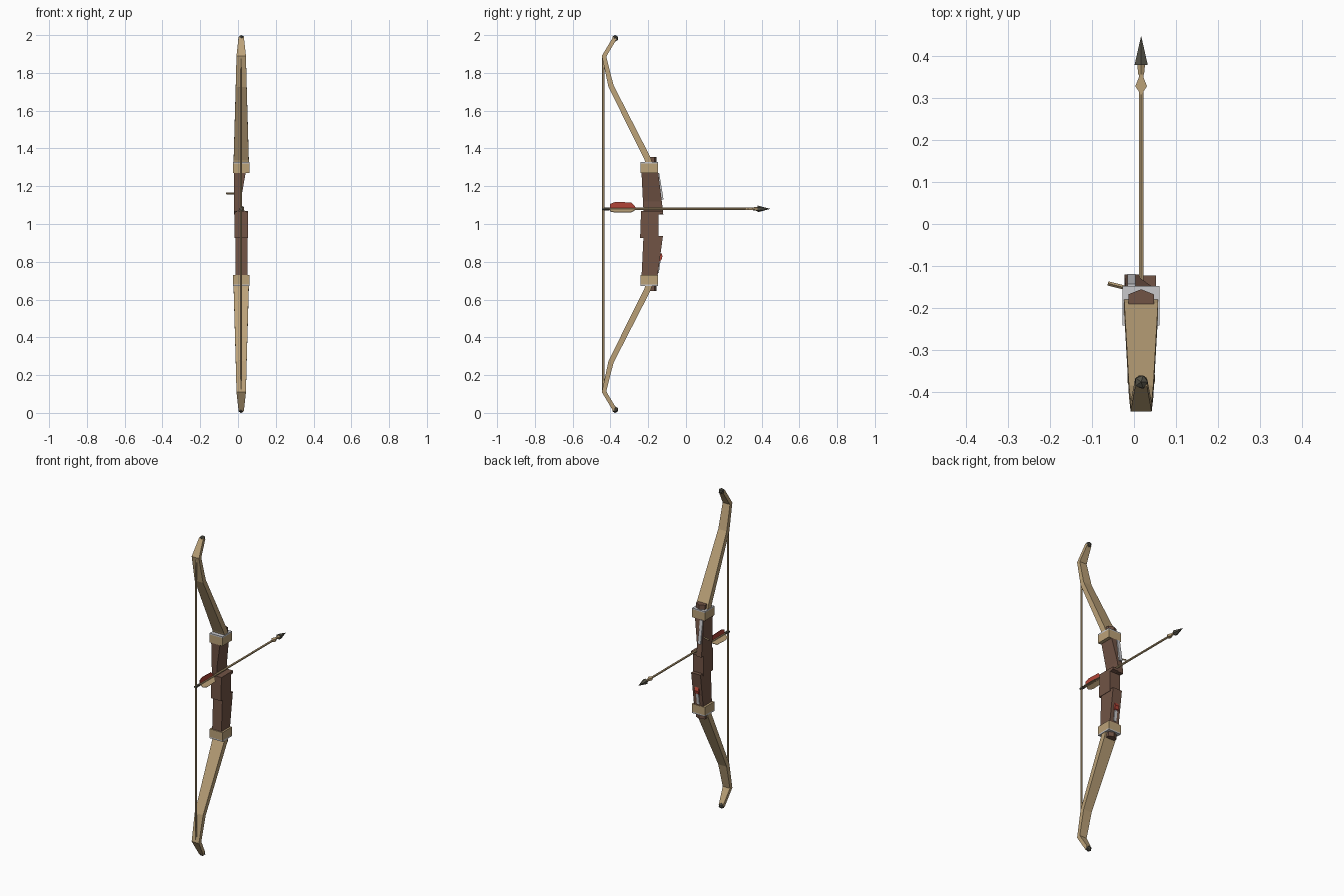
import bpy, bmesh, math
from mathutils import Vector, Matrix

if "Cube" in bpy.data.objects:
    bpy.data.objects.remove(bpy.data.objects["Cube"])

CX = 0.017   # bow's centre plane
AZ = 1.08    # arrow height


def mat(name, rgb):
    m = bpy.data.materials.new(name)
    m.diffuse_color = (*rgb, 1)
    m.use_nodes = True
    m.node_tree.nodes["Principled BSDF"].inputs["Base Color"].default_value = m.diffuse_color
    return m


TAN = mat("tan wood", (0.50, 0.36, 0.19))
BROWN = mat("brown grip", (0.165, 0.088, 0.06))
GREY = mat("pale metal", (0.58, 0.58, 0.60))
DARK = mat("dark metal", (0.085, 0.08, 0.06))
RED = mat("red feather", (0.45, 0.06, 0.04))


def finish(name, bm, m):
    bmesh.ops.recalc_face_normals(bm, faces=bm.faces)
    me = bpy.data.meshes.new(name)
    bm.to_mesh(me)
    bm.free()
    me.materials.append(m)
    ob = bpy.data.objects.new(name, me)
    bpy.context.collection.objects.link(ob)
    return ob


def loft(name, rings, m):
    bm = bmesh.new()
    vs = [[bm.verts.new(p) for p in r] for r in rings]
    n = len(vs[0])
    for a, b in zip(vs, vs[1:]):
        for i in range(n):
            j = (i + 1) % n
            bm.faces.new((a[i], a[j], b[j], b[i]))
    bm.faces.new(vs[0])
    bm.faces.new(vs[-1])
    return finish(name, bm, m)


def block(name, x0, x1, prof, m):
    """Side (y, z) profile extruded along x."""
    return loft(name, [[(x, y, z) for y, z in prof] for x in (x0, x1)], m)


def box(name, x0, x1, y0, y1, z0, z1, m):
    return block(name, x0, x1, [(y0, z0), (y1, z0), (y1, z1), (y0, z1)], m)


def rod(name, p0, p1, r0, r1, sides, m):
    p0, p1 = Vector(p0), Vector(p1)
    d = p1 - p0
    bm = bmesh.new()
    bmesh.ops.create_cone(bm, cap_ends=True, segments=sides, radius1=r0, radius2=r1,
                          depth=d.length,
                          matrix=Matrix.Translation((p0 + p1) / 2) @ d.to_track_quat('Z', 'Y').to_matrix().to_4x4())
    return finish(name, bm, m)


# limbs, bands, bolts and tip knobs, mirrored about z = 1
PATH = [(-0.185, 1.29, 0.041, 0.034), (-0.203, 1.345, 0.040, 0.034), (-0.397, 1.73, 0.029, 0.028),
        (-0.434, 1.888, 0.025, 0.022), (-0.376, 1.985, 0.014, 0.022)]
for side, s in (("upper", 1), ("lower", -1)):
    def Z(z):
        return 1 + s * (z - 1)

    rings = []
    for i, (y, z, w, t) in enumerate(PATH):
        p = Vector((y, z))
        dirs = []
        if i:
            dirs.append((p - Vector(PATH[i - 1][:2])).normalized())
        if i < len(PATH) - 1:
            dirs.append((Vector(PATH[i + 1][:2]) - p).normalized())
        d = sum(dirs, Vector((0, 0))).normalized()
        k = t / 2 / max(0.6, d.dot(dirs[0]))
        a, b = p + Vector((d.y, -d.x)) * k, p - Vector((d.y, -d.x)) * k
        rings.append([(CX - w, a.x, Z(a.y)), (CX + w, a.x, Z(a.y)),
                      (CX + w, b.x, Z(b.y)), (CX - w, b.x, Z(b.y))])
    loft(side + "_limb", rings, TAN)

    box(side + "_band", CX - 0.044, CX + 0.044, -0.241, -0.147, Z(1.27), Z(1.32), TAN)
    box(side + "_band_plate", CX - 0.044, CX + 0.044, -0.241, -0.147, Z(1.32), Z(1.328), GREY)
    bolt = [(-0.03, -0.20), (0.03, -0.20), (0.03, -0.167), (0, -0.155), (-0.03, -0.167)]
    loft(side + "_limb_bolt", [[(CX + x, y, Z(z)) for x, y in bolt] for z in (1.31, 1.356)], BROWN)

    bm = bmesh.new()
    bmesh.ops.create_icosphere(bm, subdivisions=1, radius=0.018,
                               matrix=Matrix.Translation((CX, -0.375, Z(1.983))))
    finish(side + "_tip_knob", bm, DARK)

# riser: cut-away window above, grip in the middle, flared block below
loft("riser_window", [
    [(-0.022, -0.224, 1.05), (0.012, -0.224, 1.05), (0.012, -0.120, 1.05), (-0.022, -0.120, 1.05)],
    [(-0.022, -0.228, 1.12), (0.014, -0.228, 1.12), (0.014, -0.128, 1.12), (-0.022, -0.128, 1.12)],
    [(-0.020, -0.236, 1.28), (0.042, -0.236, 1.28), (0.042, -0.148, 1.28), (-0.020, -0.148, 1.28)]], BROWN)
block("riser_grip", -0.018, 0.052, [(-0.243, 0.925), (-0.145, 0.925), (-0.145, 1.05), (-0.122, 1.055),
                                    (-0.122, 1.07), (-0.238, 1.07)], BROWN)
block("riser_base", -0.014, 0.050, [(-0.235, 0.73), (-0.150, 0.73), (-0.122, 0.937), (-0.225, 0.937)], BROWN)

# sight strip and pin on the window, strip and knob on the base
block("sight_strip", -0.016, 0.004, [(-0.152, 1.27), (-0.142, 1.27), (-0.119, 1.13), (-0.130, 1.13)], GREY)
rod("sight_pin", (-0.062, -0.141, 1.162), (-0.015, -0.153, 1.162), 0.005, 0.005, 4, TAN)
block("base_strip", 0.008, 0.026, [(-0.152, 0.74), (-0.144, 0.74), (-0.134, 0.81), (-0.142, 0.81)], GREY)
block("base_knob", 0.003, 0.031, [(-0.145, 0.80), (-0.130, 0.81), (-0.124, 0.83), (-0.132, 0.85)], RED)

# string
rod("string", (CX, -0.438, 0.115), (CX, -0.438, 1.885), 0.006, 0.006, 6, TAN)

# arrow
rod("arrow_shaft", (CX, -0.43, AZ), (CX, 0.385, AZ), 0.0065, 0.0065, 6, TAN)
rod("arrow_nock", (CX, -0.445, AZ), (CX, -0.405, AZ), 0.009, 0.008, 6, DARK)
rod("arrow_collar", (CX, 0.355, AZ), (CX, 0.382, AZ), 0.008, 0.011, 6, TAN)
rod("arrow_head", (CX, 0.378, AZ), (CX, 0.445, AZ), 0.018, 0.0005, 6, DARK)
loft("arrow_binding", [[(CX + x, y, z) for x, y in ((0, 0.307), (0.014, 0.327), (0, 0.362), (-0.014, 0.327))]
                       for z in (AZ - 0.007, AZ + 0.007)], TAN)

# three feathers around the shaft
FIN = [(-0.402, 0.004), (-0.402, 0.026), (-0.375, 0.037), (-0.29, 0.034), (-0.262, 0.004)]
for k, (name, m) in enumerate((("top_feather", RED), ("right_feather", TAN), ("left_feather", TAN))):
    f = block(name, -0.0015, 0.0015, FIN, m)
    f.data.transform(Matrix.Translation((CX, 0, AZ)) @ Matrix.Rotation(k * math.tau / 3, 4, 'Y'))
